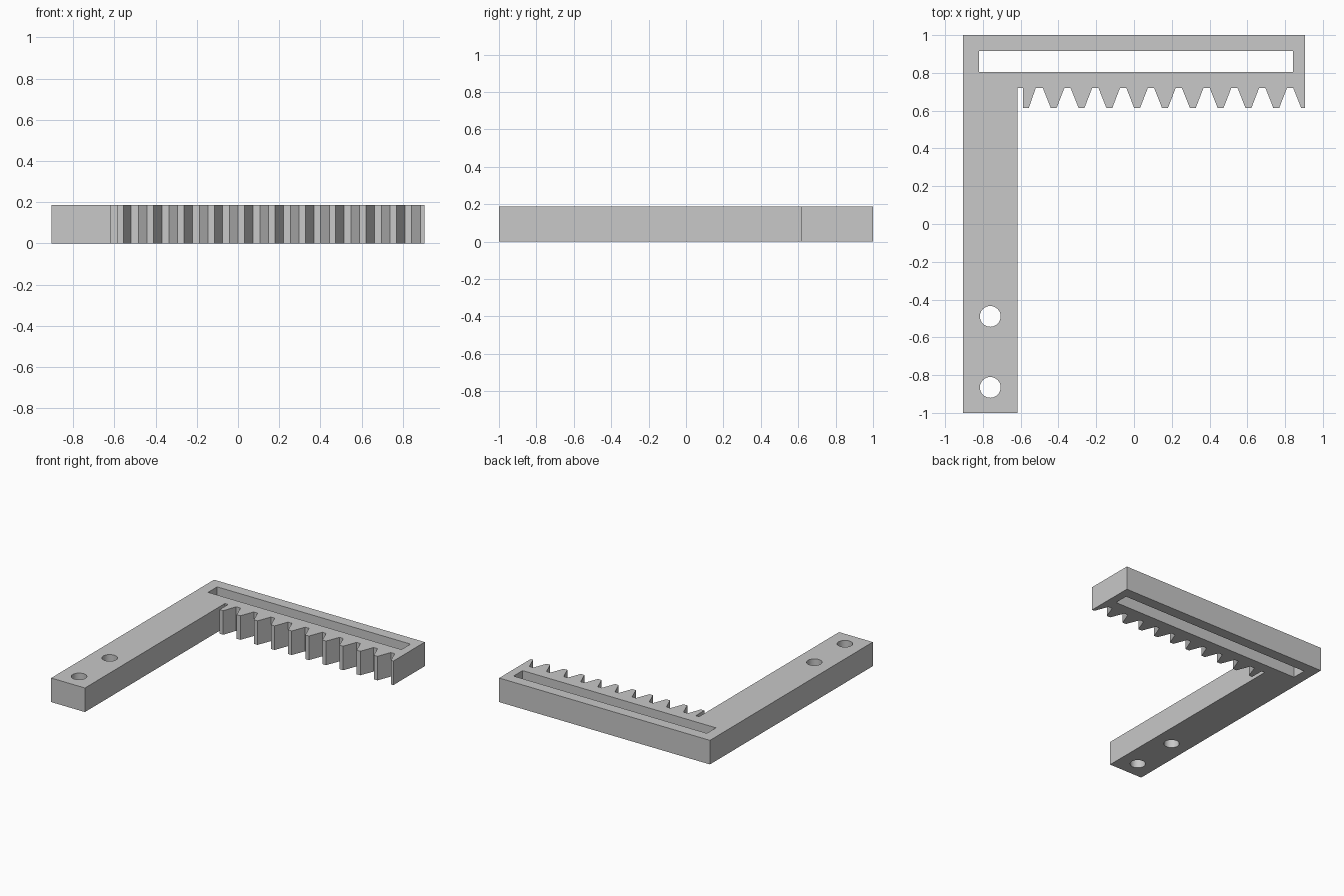
import bpy
import bmesh
import math

cube = bpy.data.objects.get("Cube")
if cube:
    bpy.data.objects.remove(cube, do_unlink=True)

HEIGHT = 0.187
LEFT, RIGHT = -0.906, 0.906
ARM_EDGE = -0.616
ROOT_Y, TIP_Y = 0.72, 0.614
PITCH, TEETH = 0.1473, 10

grey = bpy.data.materials.new("Plain grey")
grey.use_nodes = True
colour = (0.58, 0.58, 0.58, 1)
grey.diffuse_color = colour
grey.node_tree.nodes["Principled BSDF"].inputs["Base Color"].default_value = colour


def circle(cx, cy, radius, sides=40):
    return [(cx + radius * math.cos(2 * math.pi * i / sides),
             cy + radius * math.sin(2 * math.pi * i / sides)) for i in range(sides)]


def rectangle(x0, x1, y0, y1):
    return [(x0, y0), (x1, y0), (x1, y1), (x0, y1)]


def plate(name, loops, height):
    """Fill closed outlines (the inner ones become holes) and extrude upward."""
    bm = bmesh.new()
    for loop in loops:
        verts = [bm.verts.new((x, y, 0)) for x, y in loop]
        for a, b in zip(verts, verts[1:] + verts[:1]):
            bm.edges.new((a, b))
    bmesh.ops.triangle_fill(bm, edges=bm.edges[:], use_beauty=True,
                            use_dissolve=False, normal=(0, 0, 1))
    top = bmesh.ops.extrude_face_region(bm, geom=bm.faces[:])
    moved = [g for g in top["geom"] if isinstance(g, bmesh.types.BMVert)]
    bmesh.ops.translate(bm, vec=(0, 0, height), verts=moved)
    bmesh.ops.recalc_face_normals(bm, faces=bm.faces[:])
    mesh = bpy.data.meshes.new(name)
    bm.to_mesh(mesh)
    bm.free()
    mesh.materials.append(grey)
    obj = bpy.data.objects.new(name, mesh)
    bpy.context.collection.objects.link(obj)
    return obj


# Arm, then the narrow relief gap beside the clipped first tooth
outline = [(LEFT, 1), (LEFT, -1), (ARM_EDGE, -1), (ARM_EDGE, ROOT_Y)]
start = -0.588
outline += [(start, ROOT_Y), (start, TIP_Y), (start + 0.031, TIP_Y), (start + 0.068, ROOT_Y)]

# Full rack teeth; the last one is cut off by the bar's end
for i in range(1, TEETH + 1):
    x = start + i * PITCH
    outline += [(x - 0.042, ROOT_Y), (x, TIP_Y)]
    if i < TEETH:
        outline += [(x + 0.031, TIP_Y), (x + 0.072, ROOT_Y)]
outline += [(RIGHT, TIP_Y), (RIGHT, 1)]

# Long guide slot and two mounting holes
slot = rectangle(-0.82, 0.842, 0.804, 0.915)
holes = [circle(-0.761, y, 0.055) for y in (-0.489, -0.865)]

rack = plate("toothed_rack_bracket", [outline, slot] + holes, HEIGHT)
bpy.ops.object.select_all(action="DESELECT")
rack.select_set(True)
bpy.context.view_layer.objects.active = rack
bpy.ops.object.shade_smooth_by_angle(angle=math.radians(25))
